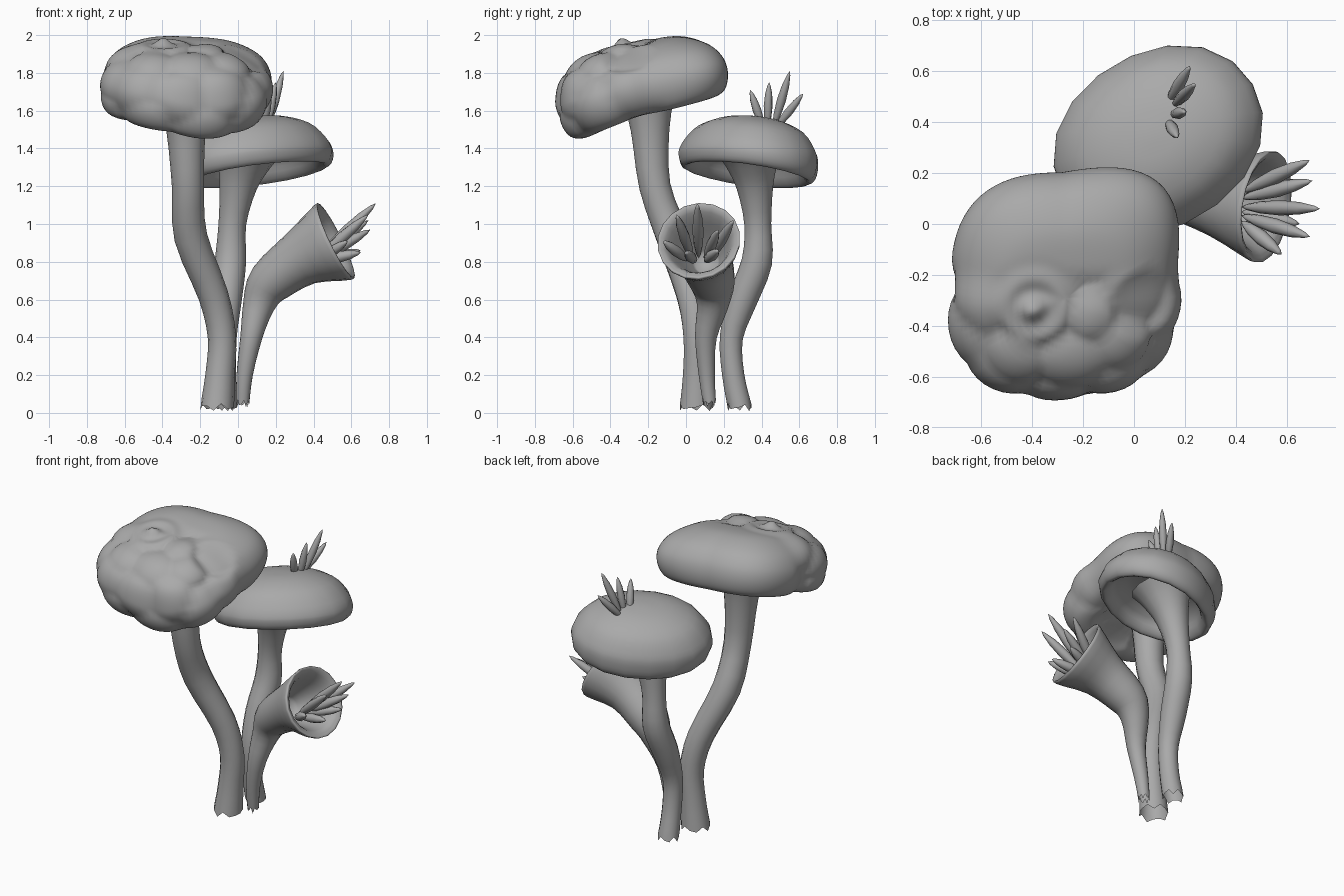
import bpy, bmesh, math
from mathutils import Vector, Matrix, Euler

if "Cube" in bpy.data.objects:
    bpy.data.objects.remove(bpy.data.objects["Cube"])

grey = bpy.data.materials.new("fungus_grey")
grey.use_nodes = True
GREY = (0.4, 0.4, 0.4, 1)
grey.diffuse_color = GREY
grey.node_tree.nodes["Principled BSDF"].inputs["Base Color"].default_value = GREY


def spline(points, steps):
    """Smooth curve through tuples of any length."""
    p = [Vector(q) for q in points]
    p = [p[0]] + p + [p[-1]]
    out = []
    for i in range(1, len(p) - 2):
        a, b, c, d = p[i - 1:i + 3]
        for k in range(steps):
            t = k / steps
            out.append(b + (c - a) * t / 2 + (a * 2 - b * 5 + c * 4 - d) * t**2 / 2
                       + (b * 3 - a - c * 3 + d) * t**3 / 2)
    return out + [p[-2]]


def skin(name, rings, close_end=False):
    """Bridge a list of equal rings of points into one smooth object."""
    bm = bmesh.new()
    loops = [[bm.verts.new(v) for v in ring] for ring in rings]
    n = len(loops[0])
    for a, b in zip(loops, loops[1:]):
        for i in range(n):
            j = (i + 1) % n
            bm.faces.new((a[i], a[j], b[j], b[i]))
    if close_end:
        bm.faces.new(loops[-1])
    bmesh.ops.remove_doubles(bm, verts=bm.verts, dist=0.0005)
    bmesh.ops.recalc_face_normals(bm, faces=bm.faces)
    mesh = bpy.data.meshes.new(name)
    bm.to_mesh(mesh)
    bm.free()
    obj = bpy.data.objects.new(name, mesh)
    bpy.context.collection.objects.link(obj)
    mesh.materials.append(grey)
    for f in mesh.polygons:
        f.use_smooth = True


def stem(name, points, sides=14, close_end=False):
    """Tube through (x, y, z, radius) points with a ragged foot."""
    path = spline(points, 3)
    centres = [Vector(q[:3]) for q in path]
    rings, last = [], Vector((0, 0, 1))
    for i, c in enumerate(centres):
        step = centres[min(i + 1, len(path) - 1)] - centres[max(i - 1, 0)]
        # keep the direction where the path turns back on itself
        t = step.normalized() if step.length > 0.03 else last
        t = -t if t.dot(last) < 0 else t
        last = t
        u = Vector((0, 1, 0)).cross(t).normalized()
        v = t.cross(u)
        ring = []
        for k in range(sides):
            a = math.tau * k / sides
            p = c + (u * math.cos(a) + v * math.sin(a)) * path[i][3]
            if i == 0:
                p.z = points[0][2] + 0.02 * math.sin(k * 2.4)
            ring.append(p)
        rings.append(ring)
    skin(name, rings, close_end)


def cap(name, profile, centre, size, tilt, sides, steps, power, shape):
    """Turned profile with a rounded-square outline, reshaped, then tilted."""
    angles = [math.radians(a) for a in tilt]
    turn = Matrix.Translation(centre) @ Euler(angles, "ZYX").to_matrix().to_4x4()
    rings = []
    for r, z in spline(profile, steps):
        ring = []
        for k in range(sides):
            a = math.tau * k / sides
            c, s = math.cos(a), math.sin(a)
            f = r / (abs(c)**power + abs(s)**power)**(1 / power)
            ring.append(turn @ shape(Vector((c * f * size[0], s * f * size[1], z))))
        rings.append(ring)
    skin(name, rings)


def spike(name, base, tip, radius):
    """Long pointed bud between two points."""
    a, b = Vector(base), Vector(tip)
    axis = b - a
    turn = axis.to_track_quat("Z", "Y")
    rings = []
    for t in [0, 0.08, 0.25, 0.5, 0.75, 0.93, 1]:
        r = radius * math.sin(math.pi * t)**0.65 if 0 < t < 1 else 0
        rings.append([a + axis * t + turn @ Vector((r * math.cos(k * math.tau / 8),
                      r * math.sin(k * math.tau / 8), 0)) for k in range(8)])
    skin(name, rings)


# Tall mushroom: stem and wrinkled cap
stem("tall_stem", [(-.11, .055, .03, .09), (-.095, .06, .2, .078), (-.085, .06, .4, .075),
                   (-.13, .03, .62, .08), (-.25, -.07, .93, .088), (-.265, -.165, 1.2, .085),
                   (-.275, -.19, 1.5, .105), (-.28, -.2, 1.7, .15)])

# Lump centres in cap space: x, y, z, radius
LUMPS = [(-.28, -.36, .08, .2), (-.2, -.38, -.08, .17), (-.02, -.42, .06, .17),
         (.1, -.4, -.1, .2), (.2, -.36, .08, .17), (.36, -.27, -.03, .19),
         (-.42, -.2, .06, .19), (-.42, -.2, -.1, .17), (.43, -.06, .04, .19),
         (-.2, -.26, .17, .16), (.03, -.27, .18, .17), (.22, -.2, .18, .15),
         (-.12, -.03, .22, .2), (.1, -.08, .22, .13), (.3, .02, .18, .17), (-.34, -.02, .16, .17)]


def smooth(t):
    t = min(1, max(0, t))
    return t * t * (3 - 2 * t)


def wrinkle(p):
    raised = max([0] + [1 - (p - Vector(q[:3])).length_squared / q[3]**2 for q in LUMPS])
    front = smooth((0.12 - p.y) / 0.18)
    top = smooth((p.z - 0.05) / 0.1)
    out = (p - Vector((0, 0, -.1))).normalized()
    q = p + out * front * (0.07 * raised**0.6 - 0.04)
    # fuller back corner
    q += Vector((.45, .45, 0)) * max(0, p.x) * max(0, p.y)
    # sagging front lobe
    q.z -= 0.045 * (1 - top) * smooth(-p.y / 0.35) * math.exp(-((p.x - .12) / .25)**2)
    # ringed knob and hollow on the crown
    d = math.hypot(p.x + .12, p.y + .04)
    q.z += top * 0.02 * math.cos(d * math.tau / 0.13) * max(0, 1 - d / 0.2)
    e = math.hypot(p.x - .3, p.y + .04)
    q.z -= top * 0.045 * max(0, 1 - (e / 0.13)**2)
    return q


cap("tall_cap", [(0, .215), (.3, .22), (.6, .2), (.85, .135), (.97, .05), (.98, -.04),
                 (.9, -.12), (.75, -.14), (.6, -.1), (.35, -.06), (0, -.05)],
    (-.28, -.235, 1.732), (.445, .45), (14, 3, 0), 84, 6, 2.6, wrinkle)

# Broad mushroom: stem and smooth hollow cap with a slanting rim
stem("broad_stem", [(-.07, .285, .03, .065), (-.07, .25, .2, .06), (-.07, .24, .4, .063),
                    (-.06, .3, .6, .08), (-.04, .375, .8, .083), (-.03, .38, 1.0, .073),
                    (0, .365, 1.2, .1), (.03, .35, 1.33, .145), (.05, .34, 1.42, .2)])


def slant_rim(p):
    if p.z < 0.03:
        p.z -= 0.07 * p.y * smooth((0.03 - p.z) / 0.06)
    return p


cap("broad_cap", [(0, .23), (.4, .215), (.75, .16), (.94, .075), (1, .01), (.98, -.05),
                  (.9, -.08), (.8, -.05), (.7, .01), (.45, .07), (0, .09)],
    (.095, .33, 1.34), (.43, .345), (-6, -7, 30), 18, 3, 2.1, slant_rim)

# Trumpet: bent tube, rolled lip and inner wall
stem("trumpet", [(.025, .125, .05, .035), (.035, .11, .2, .043), (.07, .105, .4, .058),
                 (.11, .14, .57, .085), (.17, .14, .69, .12), (.33, .1, .815, .15),
                 (.5, .07, .902, .22), (.514, .068, .909, .205), (.483, .073, .893, .17),
                 (.364, .094, .832, .11), (.28, .11, .79, .06)], 18, True)

# Spike clusters: base points and tips
for i, tip in enumerate([(.73, .06, 1.11), (.69, -.05, 1.05), (.69, .25, 1.02), (.7, .17, .97),
                         (.58, -.12, .91), (.65, .17, .86), (.65, 0, .85)]):
    y = .07 + (tip[1] - .07) * .3
    spike(f"trumpet_spike_{i + 1}", (.42, y, .75 + tip[2] * .06), tip, .03)
for i, (base, tip) in enumerate([((.13, .47, 1.5), (.22, .62, 1.69)), ((.15, .46, 1.5), (.24, .55, 1.81)),
                                 ((.15, .43, 1.5), (.2, .44, 1.75)), ((.13, .41, 1.5), (.17, .34, 1.71))]):
    spike(f"cap_spike_{i + 1}", base, tip, .024)
